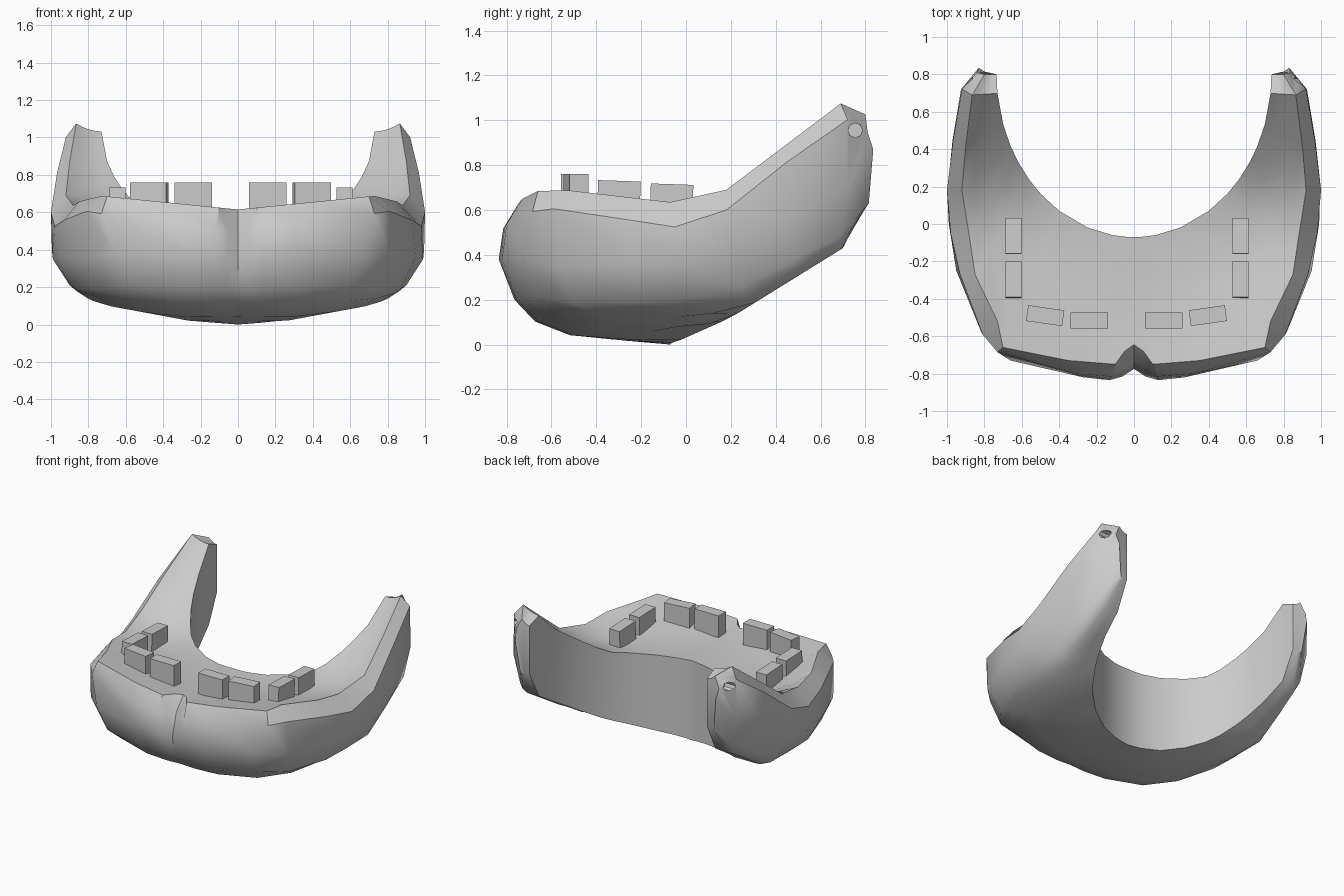
import bpy
import bmesh
import math
from mathutils import Vector, Matrix

cube = bpy.data.objects.get("Cube")
if cube:
    bpy.data.objects.remove(cube, do_unlink=True)

grey = bpy.data.materials.new("bone grey")
grey.use_nodes = True
colour = (0.6, 0.6, 0.6, 1)
grey.diffuse_color = colour
grey.node_tree.nodes["Principled BSDF"].inputs["Base Color"].default_value = colour


def along(points, t):
    """Height at t on a polyline."""
    for (a, za), (b, zb) in zip(points, points[1:]):
        if t <= b:
            return za + (zb - za) * max(0, (t - a) / (b - a))
    return points[-1][1]


def top_height(x, y):
    z = along([(-.07, .635), (.18, .69), (.69, 1.075), (.75, 1.07), (.83, 1)], y)
    front = min(max((-y - .07) / .45, 0), 1)
    return z + front * (.1 * min(abs(x), .72) - .02)


def rim_drop(y):
    return along([(-.8, .11), (-.58, .08), (-.27, .1), (-.05, .115), (.18, .09), (.72, .07)], y)


def under_height(x, y):
    rear = along([(-.07, 0), (.2, .12), (.7, .43), (.8, .63)], y)
    side = along([(0, 0), (.26, .02), (.72, .105), (.88, .17)], x)
    return max(rear, side, along([(-.6, .05), (-.3, .02), (-.07, 0)], y))


# Rails from the chin centre to the end of one arm
inner_x = [0, .05, .12, .25, .4, .5, .56, .62, .66, .7, .73, .735]
ridge = [(0, -.645), (.05, -.68), (.1, -.75), (.35, -.73), (.7, -.66), (.73, -.52),
         (.85, -.27), (.88, -.07), (.92, .18), (.9, .42), (.865, .69), (.8, .8)]
rim = [(0, -.73), (.05, -.775), (.12, -.815), (.32, -.8), (.73, -.685), (.81, -.59),
       (.93, -.27), (.98, -.05), (1, .18), (.967, .45), (.92, .72), (.84, .81)]
belly = [(0, -.775, .35), (.06, -.815, .36), (.13, -.835, .38), (.27, -.82, .38),
         (.66, -.73, .38), (.82, -.57, .35), (.95, -.25, .36), (.99, 0, .35),
         (.995, .2, .4), (.97, .45, .55), (.925, .72, .7), (.83, .835, .87)]
keel = [(0, -.755, .2), (.06, -.76, .2), (.12, -.765, .2), (.3, -.755, .2),
        (.6, -.69, .21), (.77, -.5, .19), (.87, -.2, .19), (.9, 0, .21),
        (.92, .25, .26), (.91, .48, .38), (.89, .69, .48), (.8, .815, .63)]


def section(i):
    """Closed cross-section of the jaw at one station."""
    x = inner_x[i]
    inner = Vector((x, .8 - .87 * math.sqrt(max(0, 1 - (x / .735) ** 2))))
    outer = Vector(ridge[i])
    pts = []
    # hollow upper surface, lowest at the inner wall
    depth = along([(0, .04), (.7, .085), (.735, .035)], x)
    for k in (0, .25, .5, .75, 1):
        p = inner.lerp(outer, k)
        pts.append(Vector((p.x, p.y, top_height(*p) - depth * (1 - k * k))))
    pts.append(Vector((*rim[i], top_height(*rim[i]) - rim_drop(rim[i][1]))))
    edge = Vector(keel[i])
    pts += [Vector(belly[i]), edge]
    # rounded underside back to the inner wall
    for k, lift in ((.87, .35), (.65, 0), (.3, 0), (0, 0)):
        p = inner.lerp(edge.xy, k)
        low = under_height(*p)
        pts.append(Vector((p.x, p.y, low + lift * (edge.z - low))))
    return pts


# Jaw body: loft through both halves, closed at the arm ends
bm = bmesh.new()
count = len(inner_x)
rings = []
for i in range(1 - count, count):
    sign = -1 if i < 0 else 1
    rings.append([bm.verts.new((p.x * sign, p.y, p.z)) for p in section(abs(i))])
for a, b in zip(rings, rings[1:]):
    for j in range(len(a)):
        k = (j + 1) % len(a)
        bm.faces.new((a[j], a[k], b[k], b[j]))
for ring in (rings[0], rings[-1]):
    bm.faces.new(ring)
bmesh.ops.recalc_face_normals(bm, faces=bm.faces)
mesh = bpy.data.meshes.new("jaw")
bm.to_mesh(mesh)
bm.free()
mesh.materials.append(grey)
jaw = bpy.data.objects.new("jaw", mesh)
bpy.context.collection.objects.link(jaw)

# Hinge sockets sunk into the outer side of each arm
cutters = []
for side in (-1, 1):
    bpy.ops.mesh.primitive_cylinder_add(vertices=8, radius=.032, depth=.16,
                                        location=(side * .91, .755, .955),
                                        rotation=(0, math.pi / 2, 0))
    cutter = bpy.context.object
    cutter.name = "hinge_cutter"
    cutter.data.materials.append(grey)
    cutter.hide_render = True
    cutters.append(cutter)
    cut = jaw.modifiers.new("hinge socket", "BOOLEAN")
    cut.operation = "DIFFERENCE"
    cut.object = cutter
bpy.context.view_layer.update()
depsgraph = bpy.context.evaluated_depsgraph_get()
result = bpy.data.meshes.new_from_object(jaw.evaluated_get(depsgraph))
jaw.modifiers.clear()
jaw.data = result
for cutter in cutters:
    bpy.data.objects.remove(cutter, do_unlink=True)
bpy.ops.object.select_all(action="DESELECT")
jaw.select_set(True)
bpy.context.view_layer.objects.active = jaw
bpy.ops.object.shade_smooth_by_angle(angle=math.radians(34))


def tooth(name, x, y, width, length, top, turn=0, tilt=0):
    bottom = .54
    bpy.ops.mesh.primitive_cube_add(size=1, location=(x, y, (top + bottom) / 2))
    obj = bpy.context.object
    obj.name = name
    obj.data.transform(Matrix.Diagonal((width, length, top - bottom, 1)))
    obj.rotation_euler = (math.radians(tilt), 0, math.radians(turn))
    obj.data.materials.append(grey)


# Teeth: two front and two side blocks on each half
for label, x in (("right", -.645), ("left", .57)):
    tooth(label + "_back_tooth", x, -.065, .085, .19, .715, tilt=-2)
    tooth(label + "_middle_tooth", x, -.3, .085, .19, .73, tilt=-2)
for label, x, corner, turn in (("right", -.24, -.475, -8), ("left", .16, .395, 8)):
    tooth(label + "_front_tooth", x, -.515, .2, .085, .76)
    tooth(label + "_corner_tooth", corner, -.49, .195, .085, .76, turn)
